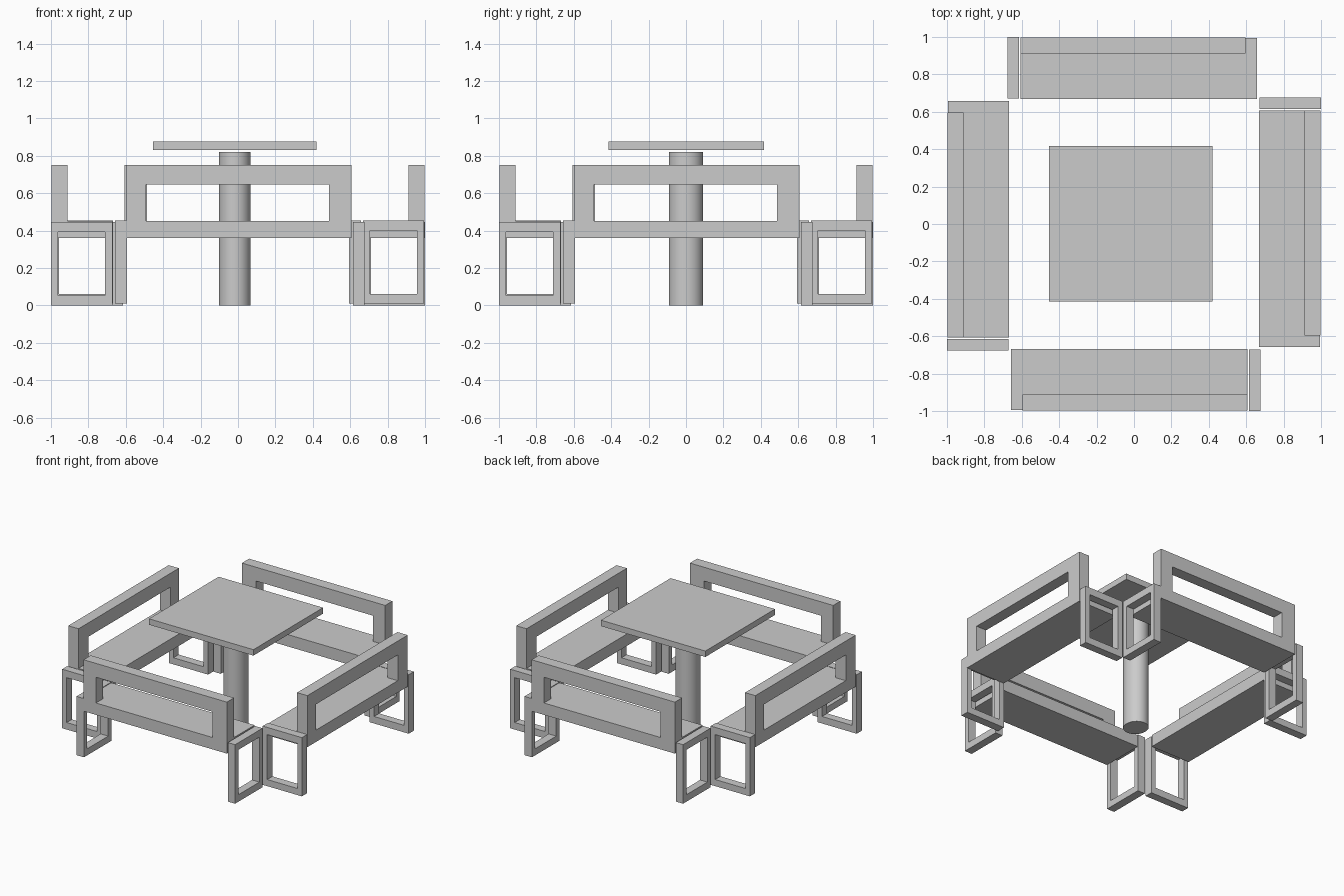
import bpy, bmesh
from math import pi
from mathutils import Matrix

if "Cube" in bpy.data.objects:
    bpy.data.objects.remove(bpy.data.objects["Cube"])


def box(name, x, y, z):
    """Box from (min, max) pairs."""
    bm = bmesh.new()
    bmesh.ops.create_cube(bm, size=1)
    for v in bm.verts:
        v.co = [r[0] if c < 0 else r[1] for c, r in zip(v.co, (x, y, z))]
    return add(name, bm)


def add(name, bm):
    me = bpy.data.meshes.new(name)
    bm.to_mesh(me)
    bm.free()
    ob = bpy.data.objects.new(name, me)
    bpy.context.collection.objects.link(ob)
    return ob


def frame(name, outer, inner, depth, place):
    """Rectangular frame: outer/inner are (u0, u1, v0, v1); place maps (u, v, d) to xyz."""
    bm = bmesh.new()

    def ring(r, d):
        return [bm.verts.new(place(u, v, d)) for u, v in
                ((r[0], r[2]), (r[1], r[2]), (r[1], r[3]), (r[0], r[3]))]
    rings = [ring(outer, depth[0]), ring(outer, depth[1]),
             ring(inner, depth[1]), ring(inner, depth[0])]
    for k in range(4):
        a, b = rings[k], rings[(k + 1) % 4]
        for i in range(4):
            j = (i + 1) % 4
            bm.faces.new((a[i], a[j], b[j], b[i]))
    bmesh.ops.recalc_face_normals(bm, faces=bm.faces)
    return add(name, bm)


# Four benches, each the front one turned by a quarter
for i, side in enumerate(("front", "right", "back", "left")):
    parts = [
        box(side + "_seat", (-0.595, 0.606), (-0.912, -0.668), (0.36, 0.45)),
        frame(side + "_backrest", (-0.595, 0.606, 0.36, 0.75), (-0.492, 0.487, 0.45, 0.645),
              (-0.998, -0.912), lambda u, v, d: (u, d, v)),
        frame(side + "_left_leg", (-0.995, -0.667, 0.01, 0.455), (-0.957, -0.705, 0.06, 0.40),
              (-0.657, -0.594), lambda u, v, d: (d, u, v)),
        frame(side + "_right_leg", (-1.0, -0.672, 0.0, 0.447), (-0.962, -0.71, 0.053, 0.393),
              (0.615, 0.676), lambda u, v, d: (d, u, v)),
    ]
    for p in parts:
        p.data.transform(Matrix.Rotation(i * pi / 2, 4, 'Z'))

# Table top
box("table_top", (-0.455, 0.42), (-0.415, 0.418), (0.83, 0.875))

# Round table post
bpy.ops.mesh.primitive_cylinder_add(vertices=48, radius=1, depth=0.82, location=(-0.017, 0, 0.41))
post = bpy.context.object
post.name = "table_post"
post.scale = (0.085, 0.091, 1)
bpy.ops.object.transform_apply(location=False, rotation=False, scale=True)
bpy.ops.object.shade_smooth_by_angle()
